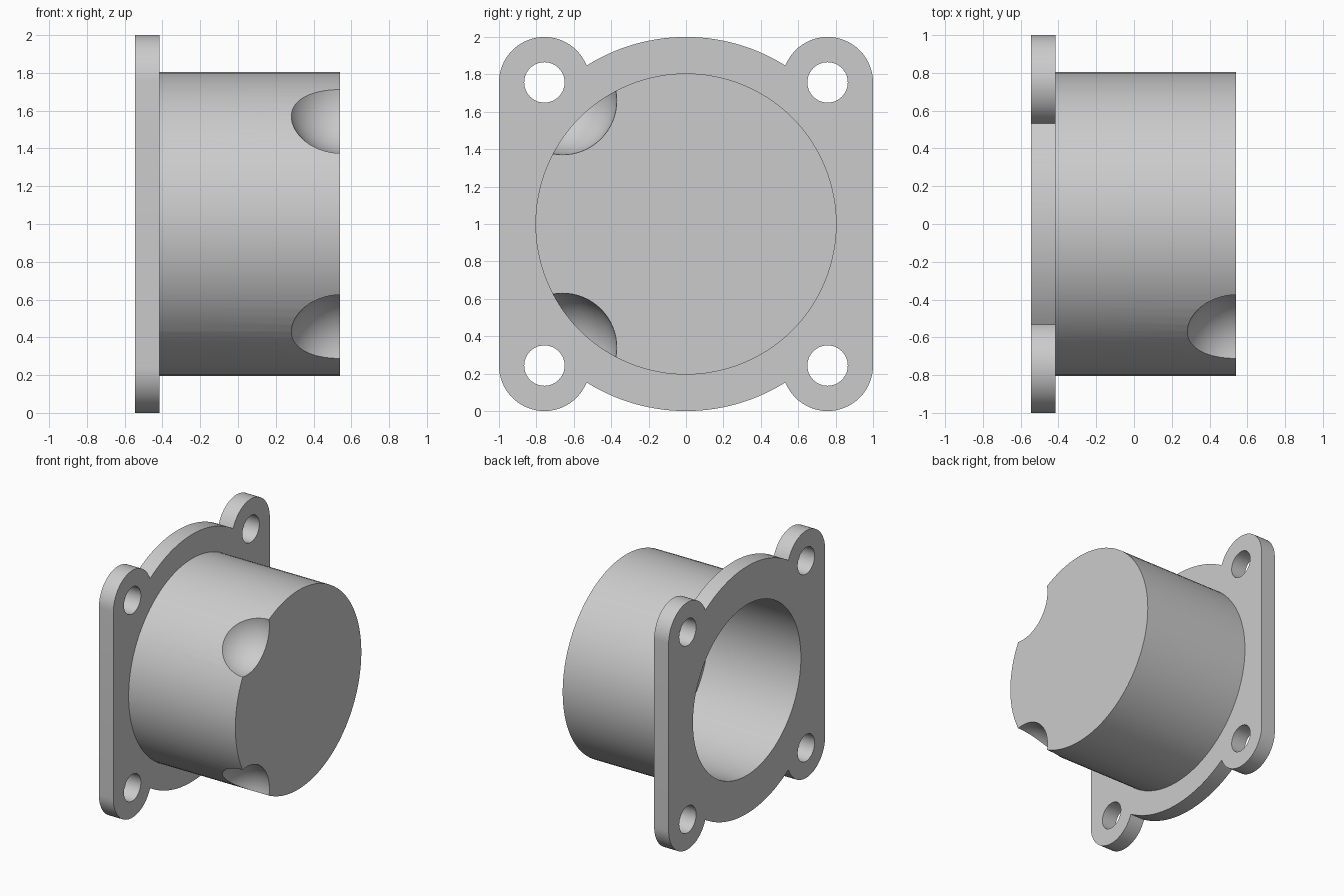
import bpy, bmesh
from math import sin, cos, pi, atan2, acos, hypot
from mathutils import Vector, Matrix

cube = bpy.data.objects.get("Cube")
if cube:
    bpy.data.objects.remove(cube, do_unlink=True)

X_BACK, X_STEP, X_END = -0.545, -0.415, 0.54   # flange back, flange front, closed end
X_FLOOR = 0.28                                 # bottom of the bore
BOLT, LOBE_R, HOLE_R = 0.757, 0.243, 0.108
DISC_R, BARREL_R, BORE_R = 1.0, 0.805, 0.69
DENT_POS, DENT_R = 0.66, 0.29
MID_Z = 1.0


def finish(name, bm):
    bmesh.ops.recalc_face_normals(bm, faces=bm.faces)
    mesh = bpy.data.meshes.new(name)
    bm.to_mesh(mesh)
    bm.free()
    obj = bpy.data.objects.new(name, mesh)
    bpy.context.collection.objects.link(obj)
    return obj


def rod(name, radius, x0, x1, y=0, z=0, segments=96):
    """Cylinder lying along x."""
    bm = bmesh.new()
    place = Matrix.Translation(((x0 + x1) / 2, y, MID_Z + z)) @ Matrix.Rotation(pi / 2, 4, 'Y')
    bmesh.ops.create_cone(bm, cap_ends=True, segments=segments, radius1=radius,
                          radius2=radius, depth=x1 - x0, matrix=place)
    return finish(name, bm)


def ball(name, radius, x, y, z):
    bm = bmesh.new()
    place = Matrix.Translation((x, y, MID_Z + z)) @ Matrix.Rotation(pi / 2, 4, 'Y')
    bmesh.ops.create_uvsphere(bm, u_segments=64, v_segments=32, radius=radius, matrix=place)
    return finish(name, bm)


def combine(target, tool, operation):
    tool.hide_render = True
    mod = target.modifiers.new(tool.name, 'BOOLEAN')
    mod.operation, mod.solver, mod.object = operation, 'EXACT', tool
    bpy.context.view_layer.objects.active = target
    bpy.ops.object.modifier_apply(modifier=mod.name)
    bpy.data.objects.remove(tool, do_unlink=True)


def arc(cy, cz, radius, start, end, steps):
    angles = [start + (end - start) * i / steps for i in range(steps + 1)]
    return [(cy + radius * cos(a), cz + radius * sin(a)) for a in angles]


# Flange outline: one quarter (corner lobe, then disc edge), mirrored round
dist = hypot(BOLT, BOLT)
meet = pi / 4 + acos((dist ** 2 + DISC_R ** 2 - LOBE_R ** 2) / (2 * dist * DISC_R))
notch = Vector((DISC_R * cos(meet), DISC_R * sin(meet)))
lobe_end = atan2(notch.y - BOLT, notch.x - BOLT)
quarter = arc(BOLT, BOLT, LOBE_R, 0, lobe_end, 28)
quarter += arc(0, 0, DISC_R, meet, pi / 2, 14)[1:]
half = quarter + [(-y, z) for y, z in reversed(quarter[:-1])]
outline = half + [(y, -z) for y, z in reversed(half)]

bm = bmesh.new()
face = bm.faces.new([bm.verts.new((X_BACK, y, MID_Z + z)) for y, z in outline])
grown = bmesh.ops.extrude_face_region(bm, geom=[face])
bmesh.ops.translate(bm, vec=(X_STEP - X_BACK, 0, 0),
                    verts=[v for v in grown["geom"] if isinstance(v, bmesh.types.BMVert)])
housing = finish("flanged_housing", bm)

# Barrel and its blind bore
combine(housing, rod("barrel", BARREL_R, X_BACK + 0.05, X_END), 'UNION')
combine(housing, rod("bore_cutter", BORE_R, X_BACK - 0.1, X_FLOOR), 'DIFFERENCE')

# Bolt holes in the four lobes
for sy in (-1, 1):
    for sz in (-1, 1):
        combine(housing, rod("bolt_hole_cutter", HOLE_R, X_BACK - 0.1, X_STEP + 0.1,
                             sy * BOLT, sz * BOLT, 48), 'DIFFERENCE')

# Two spherical dents on the front rim of the closed end
for sz in (-1, 1):
    combine(housing, ball("dent_cutter", DENT_R, X_END + 0.002, -DENT_POS, sz * DENT_POS), 'DIFFERENCE')

# Smooth curved walls, crisp edges
bpy.ops.object.select_all(action='DESELECT')
housing.select_set(True)
bpy.context.view_layer.objects.active = housing
bpy.ops.object.shade_smooth_by_angle(angle=pi / 6)
